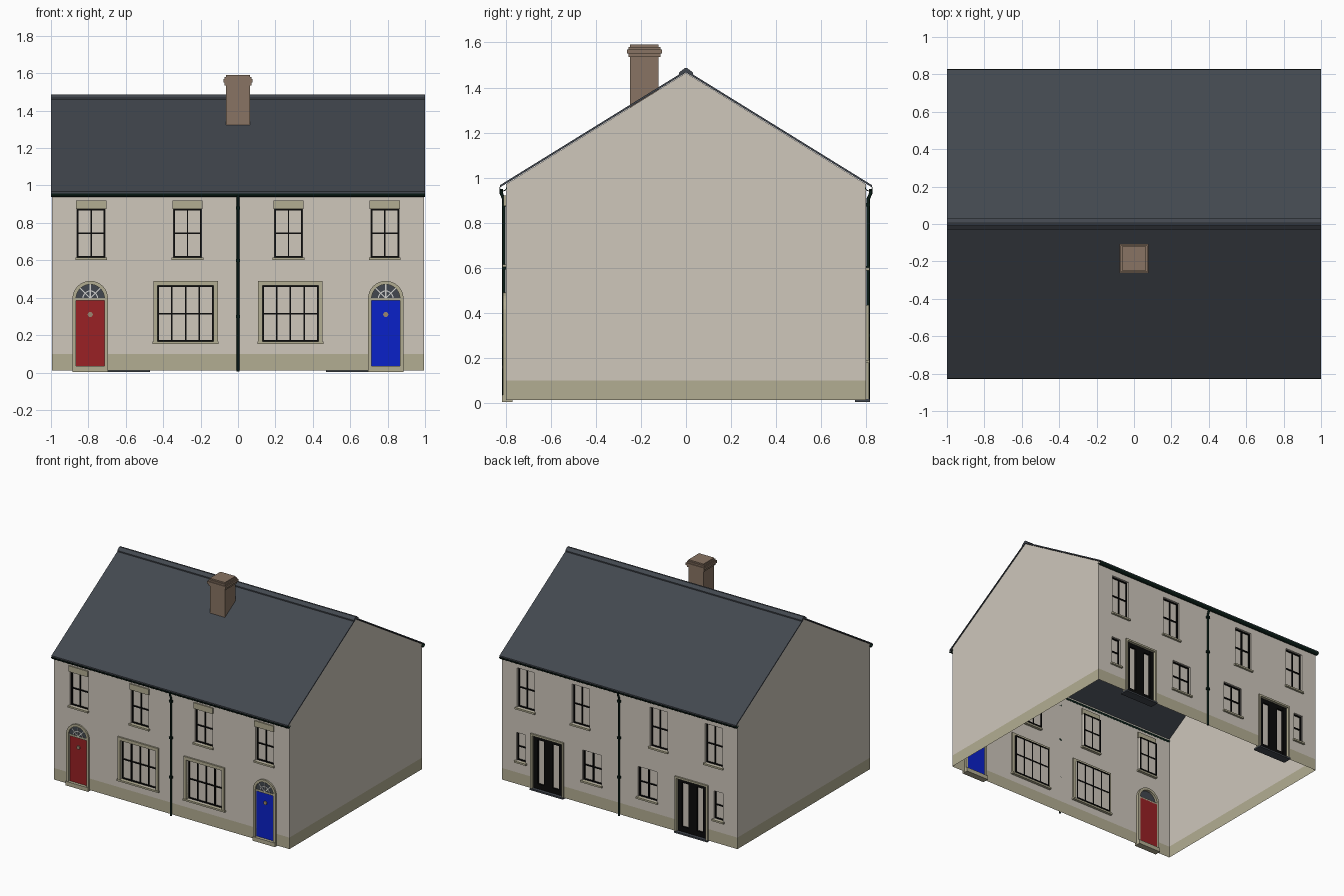
import bpy, bmesh, math

if "Cube" in bpy.data.objects:
    bpy.data.objects.remove(bpy.data.objects["Cube"])

def material(name, *rgb):
    m = bpy.data.materials.new(name)
    m.diffuse_color = (*rgb, 1)
    m.use_nodes = True
    m.node_tree.nodes["Principled BSDF"].inputs["Base Color"].default_value = m.diffuse_color
    return m

WALL = material("cream render", .62, .57, .50)
STONE = material("olive stone", .45, .42, .29)
SLATE = material("slate", .055, .064, .078)
GUTTER = material("gutter green black", .003, .012, .008)
BLACK = material("black paint", .003, .003, .003)
BRICK = material("brown brick", .25, .175, .125)
RED = material("red paint", .32, .015, .018)
BLUE = material("blue paint", .003, .015, .58)
WHITE = material("white paint", .65, .65, .63)
BRASS = material("dull brass", .33, .24, .16)

def finish(name, bm, *mats):
    me = bpy.data.meshes.new(name)
    bm.to_mesh(me)
    bm.free()
    ob = bpy.data.objects.new(name, me)
    bpy.context.collection.objects.link(ob)
    for m in mats:
        me.materials.append(m)
    return ob

def prism(name, pts, a, b, mat, axis="y"):
    """Extrude a closed outline between a and b along y (x,z points) or x (y,z points)."""
    bm = bmesh.new()
    put = (lambda p, t: (p[0], t, p[1])) if axis == "y" else (lambda p, t: (t, p[0], p[1]))
    f = bm.faces.new([bm.verts.new(put(p, a)) for p in pts])
    ext = bmesh.ops.extrude_face_region(bm, geom=[f], use_keep_orig=True)
    for v in ext["geom"]:
        if isinstance(v, bmesh.types.BMVert):
            v.co[1 if axis == "y" else 0] = b
    bmesh.ops.recalc_face_normals(bm, faces=bm.faces)
    return finish(name, bm, mat)

def box(name, x0, x1, y0, y1, z0, z1, mat):
    return prism(name, [(x0, z0), (x1, z0), (x1, z1), (x0, z1)], y0, y1, mat)

def arc(cx, cz, r, a0, a1, n):
    return [(cx + r * math.cos(math.radians(a0 + (a1 - a0) * i / n)),
             cz + r * math.sin(math.radians(a0 + (a1 - a0) * i / n))) for i in range(n + 1)]

Y, Z0, EAVE, RIDGE, PLINTH = .80, .012, .97, 1.465, .10

# ---- openings: centre x, width, z0, z1, columns (mirrored to both cottages)
FRONT = [(.785, .15, .615, .875, 2), (.27, .15, .615, .875, 2), (.28, .30, .165, .465, 4)]
BACK = [(.795, .145, .60, .90, 2), (.33, .145, .60, .90, 2),
        (.235, .16, .19, .42, 2), (.835, .08, .19, .405, 1)]
DOOR_X, FRENCH_X = .79, .61

def facade(name, side, holes):
    """Sheet wall made of a grid with the openings left out; plinth coloured by height."""
    xs = sorted({-.995, .995} | {s * (c + k * w / 2) for c, w, *_ in holes for s in (-1, 1) for k in (-1, 1)})
    zs = sorted({Z0, PLINTH, EAVE} | {z for h in holes for z in h[2:4]})
    bm = bmesh.new()
    for x0, x1 in zip(xs, xs[1:]):
        for z0, z1 in zip(zs, zs[1:]):
            mx, mz = abs(x0 + x1) / 2, (z0 + z1) / 2
            if any(abs(mx - h[0]) < h[1] / 2 and h[2] < mz < h[3] for h in holes):
                continue
            q = [(x0, z0), (x1, z0), (x1, z1), (x0, z1)]
            f = bm.faces.new([bm.verts.new((x, side * Y, z)) for x, z in (q if side < 0 else q[::-1])])
            f.material_index = int(mz < PLINTH)
    bmesh.ops.remove_doubles(bm, verts=bm.verts, dist=1e-5)
    finish(name, bm, WALL, STONE)

facade("front_wall", -1, FRONT + [(DOOR_X, .15, Z0, .395)])
facade("back_wall", 1, BACK + [(FRENCH_X, .25, Z0, .42)])

# ---- gable walls
for s in (-1, 1):
    bm = bmesh.new()
    for i, pts in enumerate(([(-Y, PLINTH), (Y, PLINTH), (Y, EAVE), (0, RIDGE), (-Y, EAVE)],
                             [(-Y, Z0), (Y, Z0), (Y, PLINTH), (-Y, PLINTH)])):
        f = bm.faces.new([bm.verts.new((s * .995, y, z)) for y, z in pts[::s]])
        f.material_index = i
    finish("gable_wall", bm, WALL, STONE)

# ---- roof slopes and ridge
for s in (-1, 1):
    prism("roof_slope", [(s * .825, .957), (s * .825, .967), (0, 1.477), (0, 1.467)], -1, 1, SLATE, "x")
prism("ridge_cap", [(-.03, 1.455), (-.03, 1.467), (-.006, 1.486), (.006, 1.486), (.03, 1.467), (.03, 1.455),
                    (0, 1.474)], -1, 1, SLATE, "x")

def window(side, cx, w, z0, z1, cols, bar=.008, pane_depth=.022):
    """Reveal, panes and glazing bars set into an opening."""
    x0, x1 = cx - w / 2, cx + w / 2
    out, inn = side * Y, side * (Y - pane_depth)
    bm = bmesh.new()
    ring = [(x0, z0), (x1, z0), (x1, z1), (x0, z1)]
    a = [bm.verts.new((x, out, z)) for x, z in ring]
    b = [bm.verts.new((x, inn, z)) for x, z in ring]
    for i in range(4):
        f = [a[i], a[i - 1], b[i - 1], b[i]]
        bm.faces.new(f if side < 0 else f[::-1])
    bm.faces.new(b if side < 0 else b[::-1])
    finish("window_reveal", bm, WALL)
    b0, b1 = side * (Y - pane_depth - .004), side * (Y - pane_depth + .008)
    for i in range(cols + 1):
        x = x0 + bar / 2 + (w - bar) * i / cols
        box("glazing_bar", x - bar / 2, x + bar / 2, b0, b1, z0, z1, BLACK)
    for k in (0, .5, 1):
        z = z0 + bar / 2 + (z1 - z0 - bar) * k
        box("glazing_rail", x0, x1, b0, b1, z - bar / 2, z + bar / 2, BLACK)

def sill(side, cx, w, z):
    box("window_sill", cx - w / 2 - .01, cx + w / 2 + .01, side * (Y - .02), side * (Y + .015), z - .013, z, STONE)

def front_door(cx, paint):
    # arched stone surround
    outer, inner = arc(cx, .395, .095, 0, 180, 16), arc(cx, .395, .076, 180, 0, 16)
    prism("door_surround", [(cx + .095, Z0)] + outer + [(cx - .095, Z0), (cx - .076, Z0)] + inner + [(cx + .076, Z0)],
          -Y - .012, -Y + .02, STONE)
    box("door_leaf", cx - .076, cx + .076, -Y + .005, -Y + .018, .035, .39, paint)
    box("door_transom", cx - .076, cx + .076, -Y - .006, -Y + .018, .385, .399, STONE)
    box("door_step", cx - .095, cx + .095, -Y - .018, -Y + .03, .004, .035, STONE)
    # fanlight with white tracery
    prism("fanlight", arc(cx, .395, .077, 0, 180, 16), -Y - .003, -Y + .002, SLATE)
    prism("fanlight_hoop", arc(cx, .397, .042, 0, 180, 12) + arc(cx, .397, .036, 180, 0, 12),
          -Y - .006, -Y - .003, WHITE)
    for a in (45, 90, 135):
        c, s = math.cos(math.radians(a)), math.sin(math.radians(a))
        p = [(cx + r * c - t * s, .397 + r * s + t * c) for r, t in ((0, -.003), (.074, -.003), (.074, .003), (0, .003))]
        prism("fanlight_spoke", p, -Y - .0065, -Y - .003, WHITE)
    prism("door_knocker", arc(cx, .31, .014, 0, 330, 11), -Y - .003, -Y + .006, BRASS)

def french_door(cx):
    x0, x1, z1 = cx - .125, cx + .125, .42
    for a, b in ((x0 - .014, x0), (x1, x1 + .014)):
        box("french_jamb", a, b, Y - .03, Y + .012, Z0, z1 + .014, STONE)
    box("french_head", x0, x1, Y - .03, Y + .012, z1, z1 + .014, STONE)
    box("french_glass", x0, x1, Y - .026, Y - .022, Z0, z1, WALL)
    for a, b in ((x0, x0 + .035), (cx - .036, cx + .036), (x1 - .035, x1)):
        box("french_stile", a, b, Y - .03, Y - .008, Z0, z1, BLACK)
    for a, b in ((Z0, .055), (z1 - .03, z1)):
        box("french_rail", x0, x1, Y - .029, Y - .009, a, b, BLACK)
    box("back_step", cx - .14, cx + .14, Y - .05, Y + .016, 0.004, .016, SLATE)

# ---- both mirrored cottages
for s in (-1, 1):
    for i, (c, w, z0, z1, n) in enumerate(FRONT):
        window(-1, s * c, w, z0, z1, n)
        x0, x1 = s * c - w / 2, s * c + w / 2
        if i < 2:
            sill(-1, s * c, w, z0)
            box("window_lintel", x0 - .006, x1 + .006, -Y - .01, -Y + .01, z1, .92, STONE)
        else:
            for a, b in ((x0 - .022, x0), (x1, x1 + .022)):
                box("bay_jamb", a, b, -Y - .012, -Y + .01, z0, z1, STONE)
            box("bay_head", x0 - .022, x1 + .022, -Y - .012, -Y + .01, z1, z1 + .024, STONE)
            sill(-1, s * c, w + .034, z0)
    for c, w, z0, z1, n in BACK:
        window(1, s * c, w, z0, z1, n)
        sill(1, s * c, w, z0)
    french_door(s * FRENCH_X)
front_door(-DOOR_X, RED)
front_door(DOOR_X, BLUE)

# ---- gutters and downpipes
for s in (-1, 1):
    prism("gutter", arc(s * .812, .957, .018, 180, 360, 8) + arc(s * .812, .957, .014, 360, 180, 8), -1, 1, GUTTER, "x")
    cu = bpy.data.curves.new("downpipe", "CURVE")
    cu.dimensions, cu.bevel_depth, cu.bevel_resolution, cu.use_fill_caps = "3D", .0075, 2, True
    sp = cu.splines.new("POLY")
    path = [(.82, .95), (.82, .93), (.809, .905), (.809, .006)]
    sp.points.add(len(path) - 1)
    for p, (y, z) in zip(sp.points, path):
        p.co = (0, s * y, z, 1)
    cu.materials.append(GUTTER)
    bpy.context.collection.objects.link(bpy.data.objects.new("downpipe", cu))
    for z in (.3, .6, .88):
        box("pipe_bracket", -.012, .012, s * .8, s * .818, z - .008, z + .008, GUTTER)

# ---- chimney with stepped brick courses
for name, h, z0, z1 in (("chimney_stack", .064, 1.30, 1.54), ("chimney_course", .071, 1.535, 1.55),
                        ("chimney_course", .078, 1.55, 1.568), ("chimney_course", .071, 1.568, 1.58),
                        ("chimney_top", .064, 1.58, 1.59)):
    box(name, -h, h, -.185 - h, -.185 + h, z0, z1, BRICK)
